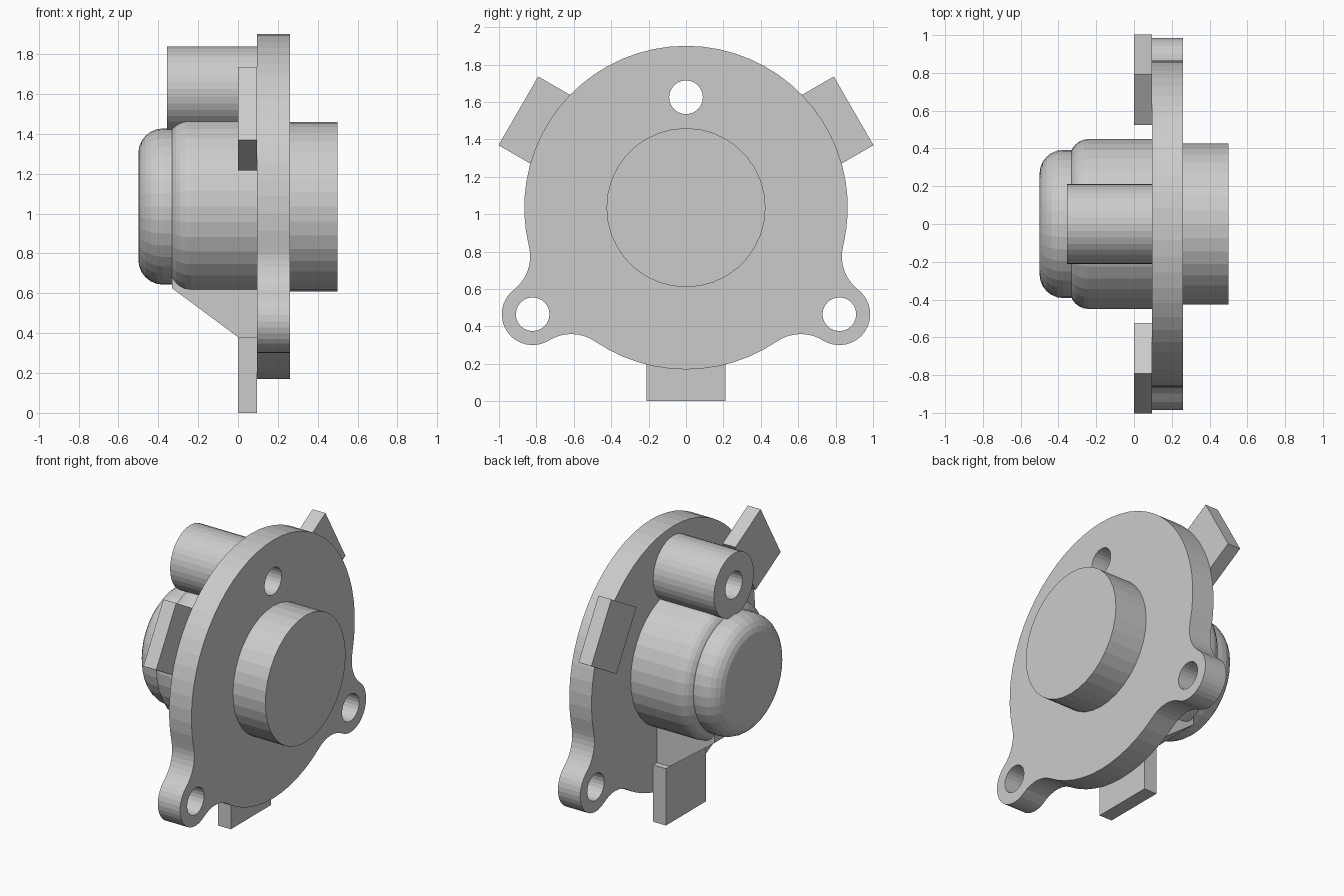
import bpy, bmesh
from math import sin, cos, pi, atan2, acos, hypot, radians
from mathutils import Vector

if "Cube" in bpy.data.objects:
    bpy.data.objects.remove(bpy.data.objects["Cube"])

CZ = 1.035            # height of the main axis (runs along x)
SEG = 36


def finish(bm, name):
    bmesh.ops.remove_doubles(bm, verts=bm.verts, dist=1e-5)
    bmesh.ops.recalc_face_normals(bm, faces=bm.faces)
    mesh = bpy.data.meshes.new(name)
    bm.to_mesh(mesh)
    bm.free()
    obj = bpy.data.objects.new(name, mesh)
    bpy.context.collection.objects.link(obj)
    return obj


def arc(c, r, a0, a1, n):
    return [(c[0] + r * cos(a0 + (a1 - a0) * i / n),
             c[1] + r * sin(a0 + (a1 - a0) * i / n)) for i in range(n + 1)]


def circle(c, r, n=SEG):
    return arc(c, r, 0, 2 * pi, n)[:-1]


def prism(name, loops, lo, hi, to3d):
    """Fill closed 2D loops (outline plus holes) and extrude from lo to hi."""
    bm = bmesh.new()
    edges = []
    for pts in loops:
        vs = [bm.verts.new(to3d(u, v, lo)) for u, v in pts]
        edges += [bm.edges.new((vs[i - 1], vs[i])) for i in range(len(vs))]
    bmesh.ops.triangle_fill(bm, edges=edges, use_beauty=True, use_dissolve=False)
    ext = bmesh.ops.extrude_face_region(bm, geom=bm.faces[:], use_keep_orig=True)
    move = Vector(to3d(0, 0, hi)) - Vector(to3d(0, 0, lo))
    bmesh.ops.translate(bm, vec=move,
                        verts=[g for g in ext["geom"] if isinstance(g, bmesh.types.BMVert)])
    return finish(bm, name)


def along_x(u, v, t):
    return (t, u, CZ + v)


def along_y(u, v, t):
    return (u, t, v)


def lathe(name, profile):
    """Revolve (x, radius) points about the main axis."""
    bm = bmesh.new()
    vs = [bm.verts.new((x, 0, CZ + r)) for x, r in profile]
    es = [bm.edges.new(p) for p in zip(vs, vs[1:])]
    bmesh.ops.spin(bm, geom=vs + es, cent=(0, 0, CZ), axis=(1, 0, 0),
                   angle=2 * pi, steps=SEG, use_merge=False)
    return finish(bm, name)


# flange plate: disc with two ears joined by tangent fillets
R, EAR, FIL, HOLE = 0.865, 0.165, 0.225, 0.09
ear = (0.82, -0.57)
dist, phi = hypot(*ear), atan2(ear[1], ear[0])
a, b = R + FIL, EAR + FIL
off = acos((dist ** 2 + a * a - b * b) / (2 * dist * a))


def fillet(ang):
    c = (a * cos(ang), a * sin(ang))
    to_disc = ang + pi
    to_ear = atan2(ear[1] - c[1], ear[0] - c[0])
    turn = (to_ear - to_disc + pi) % (2 * pi) - pi
    return c, to_ear, arc(c, FIL, to_disc, to_disc + turn, 8)


lo_c, lo_dir, lo_arc = fillet(phi - off)
hi_c, hi_dir, hi_arc = fillet(phi + off)
start = lo_dir + pi
sweep = (hi_dir + pi - start) % (2 * pi)
half = arc((0, 0), R, -pi / 2, phi - off, 6)[:-1] + lo_arc
half += arc(ear, EAR, start, start + sweep, 16)[1:-1]
half += hi_arc[::-1] + arc((0, 0), R, phi + off, pi / 2, 18)[1:]
outline = half + [(-y, z) for y, z in half[-2:0:-1]]
pin = (0, 0.59)
prism("flange_plate",
      [outline] + [circle(c, HOLE, 24) for c in (pin, ear, (-ear[0], ear[1]))],
      0.095, 0.26, along_x)

# hollow bolt tube behind the upper hole
prism("bolt_tube", [circle(pin, 0.212), circle(pin, HOLE, 24)], -0.355, 0.095, along_x)

# round boss, housing and rounded end cap
lathe("front_boss", [(0.26, 0), (0.26, 0.425), (0.5, 0.425), (0.5, 0)])
lathe("rear_housing", [(-0.34, 0)] + arc((-0.24, 0.35), 0.1, pi, pi / 2, 6)
      + [(0.095, 0.45), (0.095, 0)])
lathe("end_cap", [(-0.5, 0)] + arc((-0.375, 0.267), 0.125, pi, pi / 2, 6)
      + [(-0.3, 0.392), (-0.3, 0)])

# three locating tabs, 120 degrees apart
for name, deg, inner in (("bottom_tab", -90, 0.655), ("right_tab", 30, 0.728),
                         ("left_tab", 150, 0.728)):
    d = Vector((cos(radians(deg)), sin(radians(deg))))
    s = Vector((-d.y, d.x)) * 0.212
    pts = [d * inner - s, d * 1.035 - s, d * 1.035 + s, d * inner + s]
    prism(name, [pts], 0, 0.095, along_x)

# sloped rib between the bottom tab and the housing
prism("support_rib", [[(0.095, 0.38), (0, 0.38), (-0.33, 0.625), (-0.33, 0.8), (0.095, 0.8)]],
      -0.17, 0.17, along_y)
